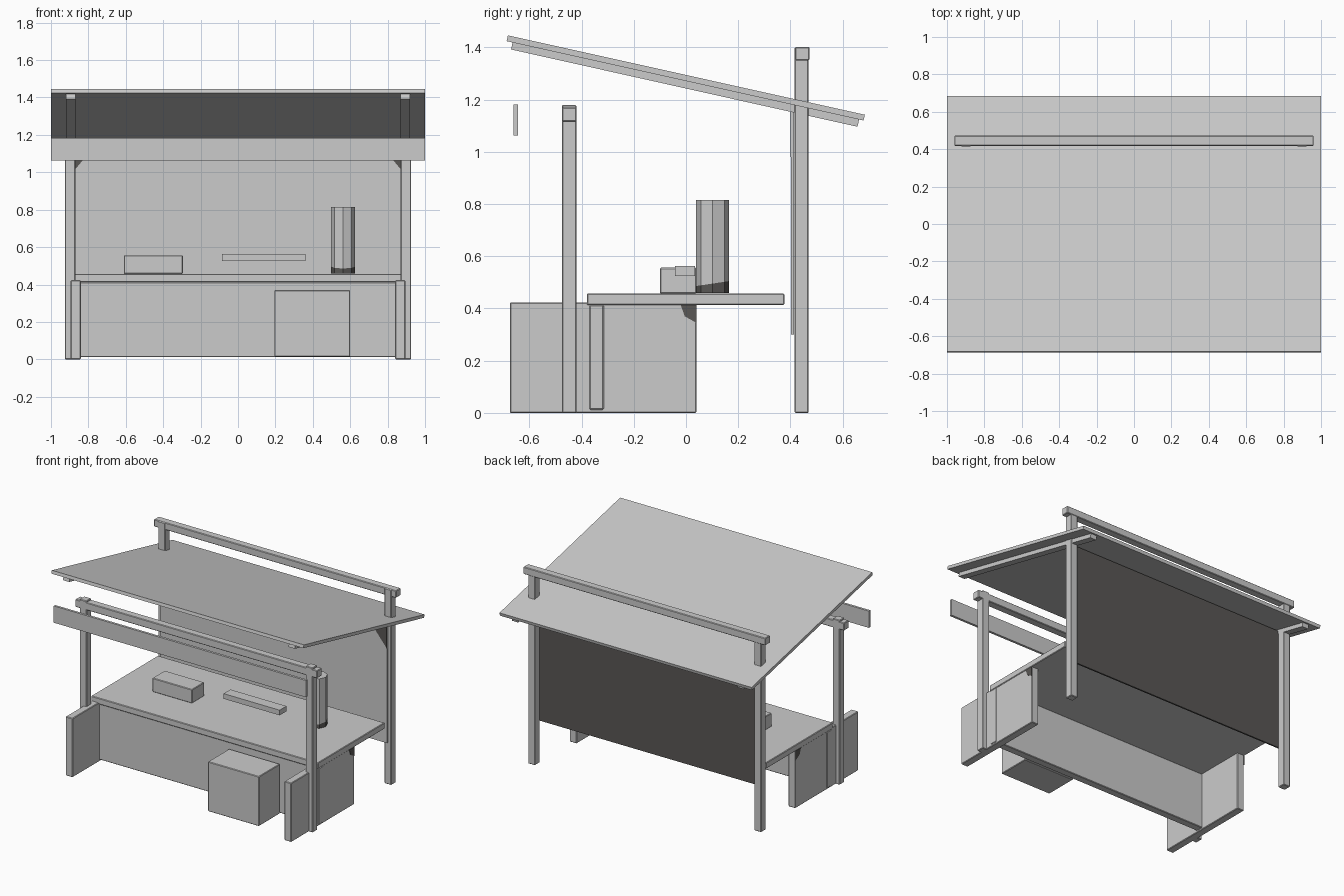
import bpy, bmesh, math
from mathutils import Vector

cube = bpy.data.objects.get("Cube")
if cube:
    bpy.data.objects.remove(cube, do_unlink=True)


def material(name, color):
    m = bpy.data.materials.new(name)
    m.use_nodes = True
    m.diffuse_color = color
    m.node_tree.nodes["Principled BSDF"].inputs["Base Color"].default_value = color
    return m


GREY = material("light grey", (0.6, 0.6, 0.6, 1))
DARK = material("dark brown", (0.1, 0.095, 0.09, 1))


def finish(name, bm, bevel=0):
    bmesh.ops.recalc_face_normals(bm, faces=bm.faces)
    mesh = bpy.data.meshes.new(name)
    bm.to_mesh(mesh)
    bm.free()
    mesh.materials.append(GREY)
    mesh.materials.append(DARK)
    ob = bpy.data.objects.new(name, mesh)
    bpy.context.collection.objects.link(ob)
    if bevel:
        mod = ob.modifiers.new("bevel", "BEVEL")
        mod.width = bevel
        mod.segments = 1
    return ob


def box(name, x, y, z, bevel=0.004):
    bm = bmesh.new()
    bmesh.ops.create_cube(bm, size=1)
    for v in bm.verts:
        v.co = [r[0] if c < 0 else r[1] for c, r in zip(v.co, (x, y, z))]
    return finish(name, bm, bevel)


def prism(name, points, offset, dark=False):
    bm = bmesh.new()
    face = bm.faces.new([bm.verts.new(p) for p in points])
    ext = bmesh.ops.extrude_face_region(bm, geom=[face])["geom"]
    moved = [v for v in ext if isinstance(v, bmesh.types.BMVert)]
    bmesh.ops.translate(bm, vec=Vector(offset), verts=moved)
    for f in bm.faces:
        f.material_index = int(dark)
    return finish(name, bm)


def pair(x):
    """Both mirrored x ranges with their side names."""
    return (("left", x, 1), ("right", (-x[1], -x[0]), -1))


# Sloping roof and its rafters
prism("roof", [(-1, -0.687, 1.424), (-1, -0.682, 1.446),
               (-1, 0.685, 1.142), (-1, 0.68, 1.12)], (2, 0, 0))
for side, x, s in pair((0.87, 0.92)):
    prism("rafter_" + side, [(x[0], -0.67, 1.392), (x[0], -0.664, 1.419),
                             (x[0], 0.663, 1.124), (x[0], 0.657, 1.096)],
          (x[1] - x[0], 0, 0))

# Posts, cross beams and front fascia
for side, x, s in pair((0.87, 0.925)):
    box("front_post_" + side, x, (-0.475, -0.42), (0, 1.18))
    box("back_post_" + side, x, (0.415, 0.47), (0, 1.40))
box("front_beam", (-0.96, 0.96), (-0.475, -0.42), (1.115, 1.17))
box("back_beam", (-0.96, 0.96), (0.418, 0.473), (1.35, 1.402))
box("fascia", (-1, 1), (-0.66, -0.643), (1.062, 1.182), 0)

# Rear wall with a dark back
wall = box("rear_wall", (-0.9, 0.9), (0.403, 0.414), (0.3, 1.17), 0)
for f in wall.data.polygons:
    f.material_index = int(f.normal.y > 0.5 or f.normal.z < -0.5)

# Counter, front board and side panels
box("counter", (-0.9, 0.9), (-0.38, 0.377), (0.413, 0.457))
box("front_board", (-0.9, 0.9), (-0.37, -0.315), (0.012, 0.413))
for side, x, s in pair((0.84, 0.895)):
    box("side_panel_" + side, x, (-0.675, 0.04), (0, 0.423))

# Dark patches in the corners of the side panels and wall
for s in (-1, 1):
    fan = [(s * 0.895, 0.04, 0.413), (s * 0.895, -0.02, 0.413),
           (s * 0.895, -0.005, 0.37), (s * 0.895, 0.04, 0.345)]
    prism("panel_patch", fan, (s * 0.003, 0, 0), True)
    corner = [(s * 0.9, 0.403, 0.98), (s * 0.9, 0.403, 1.16), (s * 0.75, 0.403, 1.16)]
    prism("wall_patch", corner, (0, -0.003, 0), True)

# Goods on and in front of the counter
box("crate", (0.195, 0.6), (-0.62, -0.38), (0.014, 0.37))
box("small_box", (-0.61, -0.295), (-0.1, 0.04), (0.457, 0.556))
box("low_bar", (-0.085, 0.36), (-0.042, 0.035), (0.525, 0.562), 0)

# Eight-sided canister with a dark foot
bm = bmesh.new()
bmesh.ops.create_cone(bm, cap_ends=True, segments=8, radius1=0.0635,
                      radius2=0.0635, depth=0.355)
bmesh.ops.translate(bm, verts=bm.verts, vec=(0.562, 0.102, 0.637))
bmesh.ops.bisect_plane(bm, geom=bm.verts[:] + bm.edges[:] + bm.faces[:],
                       plane_co=(0, 0, 0.48), plane_no=(0, -0.15, 1))
for f in bm.faces:
    f.material_index = int(f.calc_center_median().z < 0.5)
finish("canister", bm)
